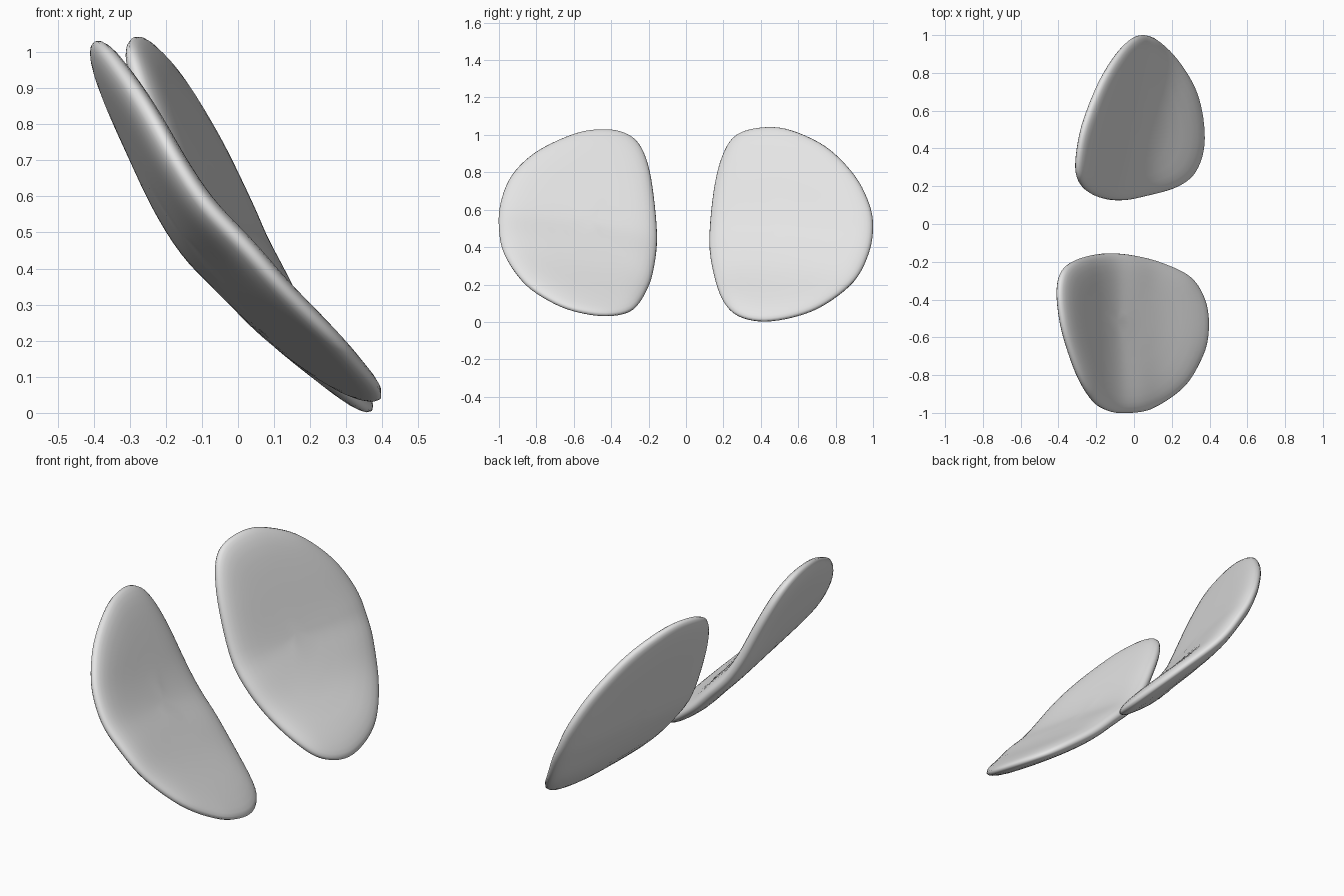
import bpy, bmesh, math
from mathutils import Vector

if "Cube" in bpy.data.objects:
    bpy.data.objects.remove(bpy.data.objects["Cube"])

grey = bpy.data.materials.new("light_grey")
grey.diffuse_color = (0.78, 0.78, 0.78, 1)
grey.use_nodes = True
grey.node_tree.nodes["Principled BSDF"].inputs["Base Color"].default_value = grey.diffuse_color


def closed_curve(pts, per=5):
    """Smooth closed curve through the outline points."""
    out, n = [], len(pts)
    for i in range(n):
        p0, p1, p2, p3 = (Vector(pts[(i + k) % n]) for k in (-1, 0, 1, 2))
        for j in range(per):
            t = j / per
            out.append(0.5 * (2 * p1 + (p2 - p0) * t + (2 * p0 - 5 * p1 + 4 * p2 - p3) * t ** 2
                              + (3 * p1 - p0 - 3 * p2 + p3) * t ** 3))
    return out


def bend(knots, z):
    """Smooth x for a height z, through (z, x) knots sorted upwards."""
    n = len(knots)

    def slope(i):
        a, b = knots[max(i - 1, 0)], knots[min(i + 1, n - 1)]
        return (b[1] - a[1]) / (b[0] - a[0])
    if z <= knots[0][0]:
        return knots[0][1] + slope(0) * (z - knots[0][0])
    if z >= knots[-1][0]:
        return knots[-1][1] + slope(n - 1) * (z - knots[-1][0])
    i = max(k for k in range(n - 1) if knots[k][0] <= z)
    (z0, x0), (z1, x1) = knots[i], knots[i + 1]
    d = z1 - z0
    t = (z - z0) / d
    return ((2 * t ** 3 - 3 * t ** 2 + 1) * x0 + (t ** 3 - 2 * t ** 2 + t) * d * slope(i)
            + (3 * t ** 2 - 2 * t ** 3) * x1 + (t ** 3 - t ** 2) * d * slope(i + 1))


def make_pad(name, side, outline, knots, flare_low, flare_high, lift, half):
    """Curved thin pad: outline in (distance from centre, z), bent in x."""
    def surf(y, z):
        f = min(max(z / 0.55, 0), 1)
        f = f * f * (3 - 2 * f)
        flare = flare_low + (flare_high - flare_low) * f
        return bend(knots, z - lift * (y - 0.5)) + flare * (y - 0.5)

    def point(y, z, off):
        e = 0.06
        dy = (surf(y + e, z) - surf(y - e, z)) / (2 * e)
        dz = (surf(y, z + e) - surf(y, z - e)) / (2 * e)
        p = Vector((surf(y, z), y, z)) + Vector((1, -dy, -dz)).normalized() * off
        return (p.x, p.y * side, p.z)

    loop = closed_curve(outline)
    c = Vector((0.52, 0.52))
    scales = [0.15, 0.3, 0.45, 0.6, 0.72, 0.82, 0.89, 0.94, 0.97, 0.99]
    layers = [(s, 1) for s in scales] + [(1, 0)] + [(s, -1) for s in reversed(scales)]
    bm = bmesh.new()
    rings = []
    for s, sign in layers:
        off = sign * half * math.sqrt(1 - s ** 8)
        rings.append([bm.verts.new(point(*(c + (p - c) * s), off)) for p in loop])
    n = len(loop)
    for a, b in zip(rings, rings[1:]):
        for i in range(n):
            j = (i + 1) % n
            bm.faces.new((a[i], a[j], b[j], b[i]))
    for ring, sign in ((rings[0], 1), (rings[-1], -1)):
        mid = bm.verts.new(point(c.x, c.y, sign * half))
        for i in range(n):
            bm.faces.new((ring[i], ring[(i + 1) % n], mid))
    bmesh.ops.recalc_face_normals(bm, faces=bm.faces)
    for f in bm.faces:
        f.smooth = True
    me = bpy.data.meshes.new(name)
    bm.to_mesh(me)
    bm.free()
    me.materials.append(grey)
    ob = bpy.data.objects.new(name, me)
    bpy.context.collection.objects.link(ob)


# front pad (y < 0)
make_pad("front_pad", -1,
         [(.155, .45), (.17, .65), (.2, .83), (.25, .95), (.33, 1.012), (.45, 1.03), (.6, 1.005),
          (.8, .91), (.93, .785), (.99, .64), (1.0, .5), (.97, .36), (.86, .205), (.7, .1),
          (.55, .05), (.4, .036), (.28, .07), (.205, .18), (.17, .3)],
         [(.03, .412), (.1, .313), (.26, .12), (.39, -.006), (.5, -.11), (.62, -.188),
          (.78, -.267), (1.02, -.383)],
         .04, .04, .16, .043)

# back pad (y > 0)
make_pad("back_pad", 1,
         [(.125, .43), (.148, .7), (.195, .89), (.27, 1.0), (.41, 1.04), (.56, 1.025), (.75, .935),
          (.9, .785), (.98, .63), (1.0, .5), (.975, .36), (.9, .22), (.75, .1), (.6, .035),
          (.42, .005), (.28, .033), (.2, .11), (.15, .25)],
         [(.01, .373), (.1, .28), (.25, .122), (.4, .012), (.5, -.048), (.78, -.163), (.95, -.232), (1.03, -.268)],
         .1, .2, 0, .043)
